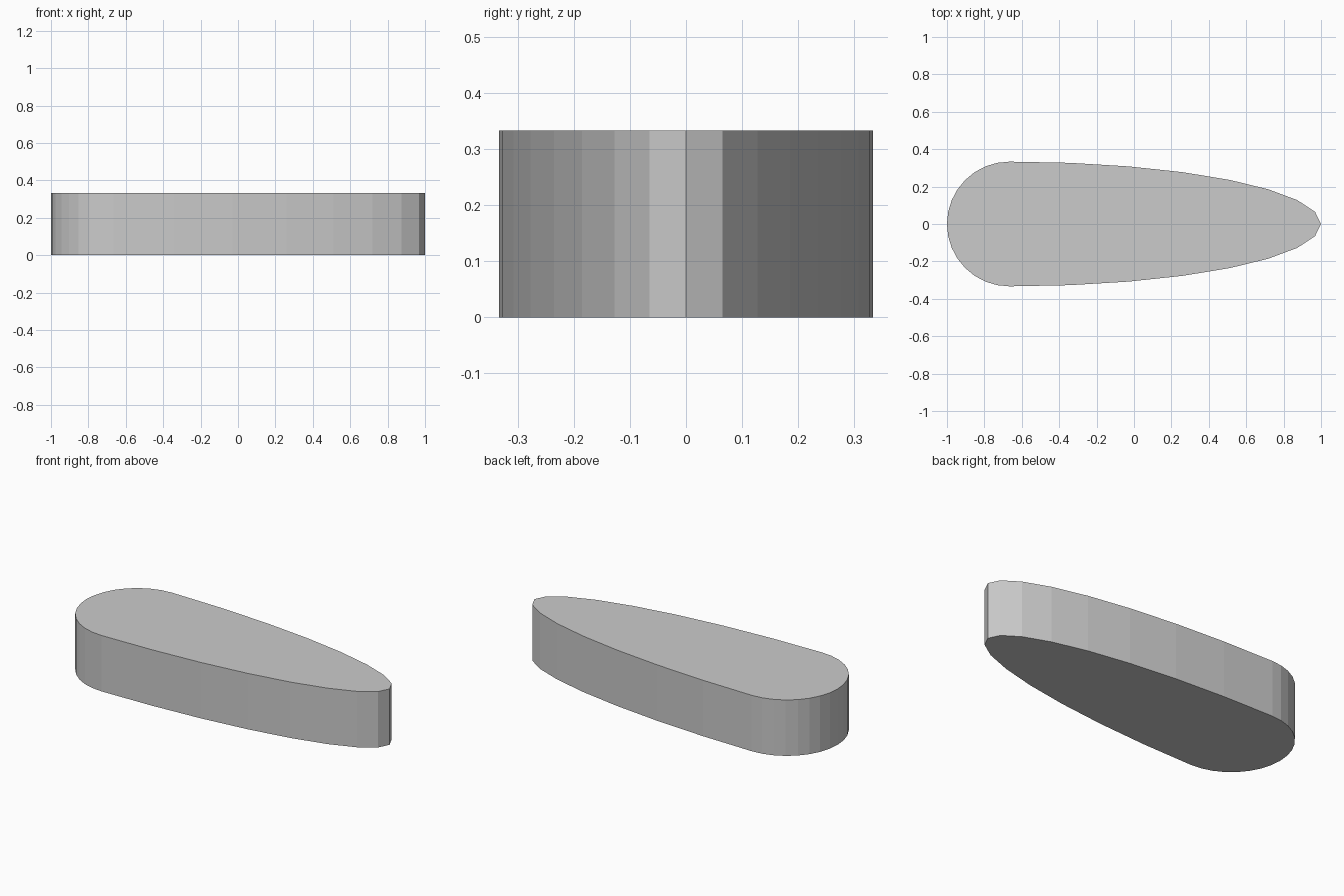
import bpy, bmesh
from math import sin, cos, tau

if "Cube" in bpy.data.objects:
    bpy.data.objects.remove(bpy.data.objects["Cube"])

R = 1 / 3          # half width, nose radius and height
SEGMENTS = 32

# Outline: round nose on the left, long half ellipse tail on the right
bm = bmesh.new()
outline = []
for i in range(SEGMENTS):
    a = tau * i / SEGMENTS
    reach = 5 * R if cos(a) > 0 else R
    outline.append(bm.verts.new((-2 * R + reach * cos(a), R * sin(a), 0)))
base = bm.faces.new(outline)

# Extrude the outline into a solid slab
top = bmesh.ops.extrude_face_region(bm, geom=[base], use_keep_orig=True)
bmesh.ops.translate(bm, vec=(0, 0, R),
                    verts=[g for g in top["geom"] if isinstance(g, bmesh.types.BMVert)])
bmesh.ops.recalc_face_normals(bm, faces=bm.faces)

mesh = bpy.data.meshes.new("teardrop_slab")
bm.to_mesh(mesh)
bm.free()
bpy.context.collection.objects.link(bpy.data.objects.new("teardrop_slab", mesh))
